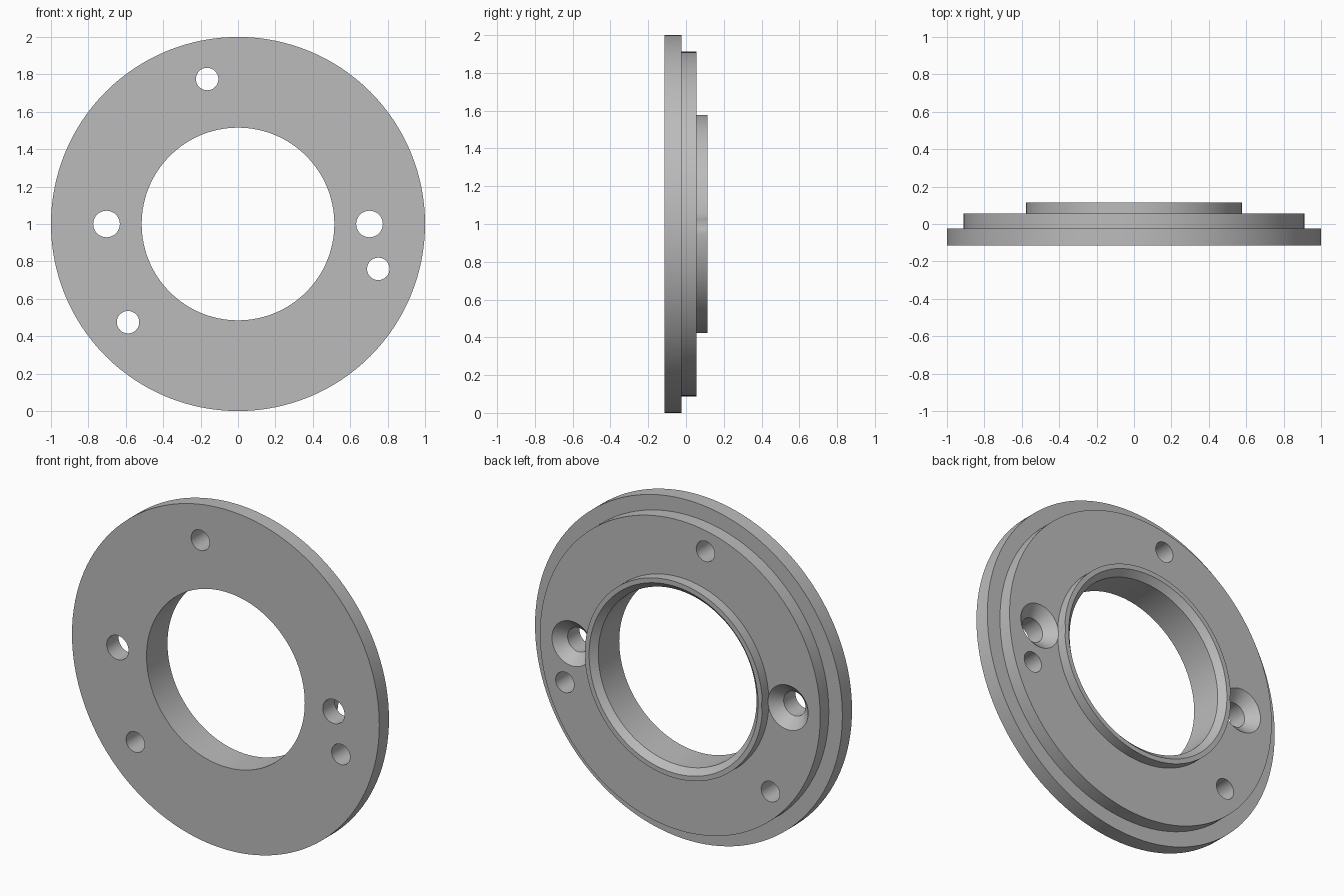
import bpy, bmesh, math
from mathutils import Matrix

if "Cube" in bpy.data.objects:
    bpy.data.objects.remove(bpy.data.objects["Cube"], do_unlink=True)

grey = bpy.data.materials.new("plain grey")
grey.use_nodes = True
grey.diffuse_color = (0.5, 0.5, 0.5, 1)
grey.node_tree.nodes["Principled BSDF"].inputs["Base Color"].default_value = (0.5, 0.5, 0.5, 1)


def lathe(name, profile, x=0, z=1, sides=128):
    """Spin a closed (radius, y) profile about the front-to-back axis."""
    bm = bmesh.new()
    rings = []
    for r, y in profile:
        if r == 0:
            rings.append([bm.verts.new((x, y, z))] * sides)
            continue
        angles = [2 * math.pi * i / sides for i in range(sides)]
        rings.append([bm.verts.new((x + r * math.cos(a), y, z + r * math.sin(a))) for a in angles])
    for a, b in zip(rings, rings[1:] + rings[:1]):
        for i in range(sides):
            j = (i + 1) % sides
            corners = list(dict.fromkeys((a[i], a[j], b[j], b[i])))
            if len(corners) > 2:
                bm.faces.new(corners)
    bmesh.ops.recalc_face_normals(bm, faces=bm.faces)
    mesh = bpy.data.meshes.new(name)
    bm.to_mesh(mesh)
    bm.free()
    mesh.materials.append(grey)
    obj = bpy.data.objects.new(name, mesh)
    bpy.context.collection.objects.link(obj)
    return obj


# Stepped ring: flange, shoulder, hub, chamfered bore
FRONT, STEP, SHOULDER, BACK = -0.115, -0.025, 0.055, 0.115
ring = lathe("flange_ring", [
    (0.515, FRONT), (1, FRONT), (1, STEP), (0.912, STEP), (0.912, SHOULDER),
    (0.578, SHOULDER), (0.578, BACK), (0.55, BACK), (0.515, BACK - 0.035)])

# Plain bolt holes
cutters = [lathe("bolt_hole_cutter", [(0, -0.3), (0.06, -0.3), (0.06, 0.3), (0, 0.3)], x, z, 48)
           for x, z in ((-0.165, 1.775), (0.75, 0.76), (-0.588, 0.475))]

# Countersunk screw holes, which also nick the hub
for x in (-0.703, 0.703):
    cutters.append(lathe("screw_hole_cutter", [
        (0, -0.3), (0.071, -0.3), (0.071, SHOULDER - 0.06), (0.131, SHOULDER),
        (0.131, 0.3), (0, 0.3)], x, 1, 64))

for cutter in cutters:
    cutter.hide_render = True
    cutter.hide_set(True)
    cut = ring.modifiers.new("hole", "BOOLEAN")
    cut.operation = "DIFFERENCE"
    cut.solver = "EXACT"
    cut.object = cutter

# Apply the cuts, then smooth the round walls
bpy.context.view_layer.objects.active = ring
ring.select_set(True)
for cut in list(ring.modifiers):
    bpy.ops.object.modifier_apply(modifier=cut.name)
for cutter in cutters:
    bpy.data.objects.remove(cutter, do_unlink=True)
bpy.ops.object.shade_smooth_by_angle(angle=math.radians(25))
